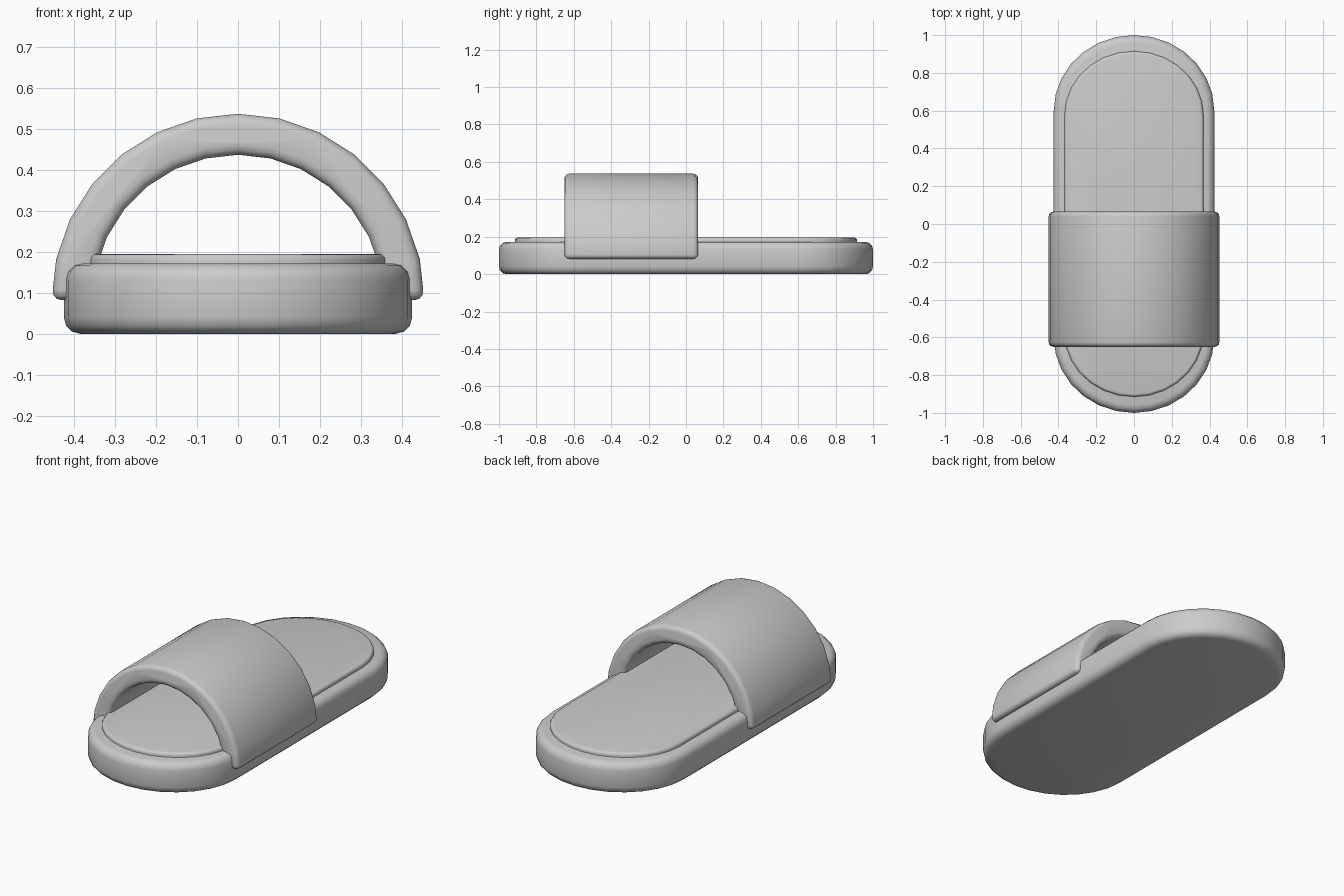
import bpy, bmesh
from math import sin, cos, pi, radians

cube = bpy.data.objects.get("Cube")
if cube:
    bpy.data.objects.remove(cube, do_unlink=True)

grey = bpy.data.materials.new("plain grey")
grey.use_nodes = True
grey.diffuse_color = (0.6, 0.6, 0.6, 1)
grey.node_tree.nodes["Principled BSDF"].inputs["Base Color"].default_value = (0.6, 0.6, 0.6, 1)


def prism(name, outline, offset, bevel, segments):
    """Extrude a closed outline by an offset and round its rims."""
    bm = bmesh.new()
    face = bm.faces.new([bm.verts.new(p) for p in outline])
    top = bmesh.ops.extrude_face_region(bm, geom=[face])["geom"]
    bmesh.ops.translate(bm, vec=offset, verts=[v for v in top if isinstance(v, bmesh.types.BMVert)])
    bmesh.ops.recalc_face_normals(bm, faces=bm.faces)
    mesh = bpy.data.meshes.new(name)
    bm.to_mesh(mesh)
    bm.free()
    mesh.materials.append(grey)
    obj = bpy.data.objects.new(name, mesh)
    bpy.context.collection.objects.link(obj)
    rim = obj.modifiers.new("rounded rim", "BEVEL")
    rim.width, rim.segments = bevel, segments
    rim.limit_method, rim.angle_limit = "ANGLE", radians(40)
    bpy.ops.object.select_all(action="DESELECT")
    bpy.context.view_layer.objects.active = obj
    obj.select_set(True)
    bpy.ops.object.modifier_apply(modifier=rim.name)
    bpy.ops.object.shade_smooth_by_angle(angle=radians(40))
    return obj


def stadium(half_width, half_length, cap, z, steps=14):
    """Long outline with a rounded cap at each end."""
    straight = half_length - cap
    return [(half_width * cos(a + i * pi / steps),
             side * straight + cap * sin(a + i * pi / steps), z)
            for side, a in ((1, 0), (-1, pi)) for i in range(steps + 1)]


# Sole and raised footbed
prism("sole", stadium(0.425, 1.0, 0.4, 0), (0, 0, 0.172), 0.04, 3)
prism("footbed", stadium(0.368, 0.915, 0.34, 0.12), (0, 0, 0.075), 0.015, 3)

# Arched strap over the foot
STEPS, CENTRE = 14, 0.082
arc = [(cos(i * pi / STEPS), sin(i * pi / STEPS)) for i in range(STEPS + 1)]
profile = [(r * c, -0.65, CENTRE + r * s)
           for r, points in ((0.455, arc), (0.355, arc[::-1])) for c, s in points]
prism("strap", profile, (0, 0.715, 0), 0.025, 3)
